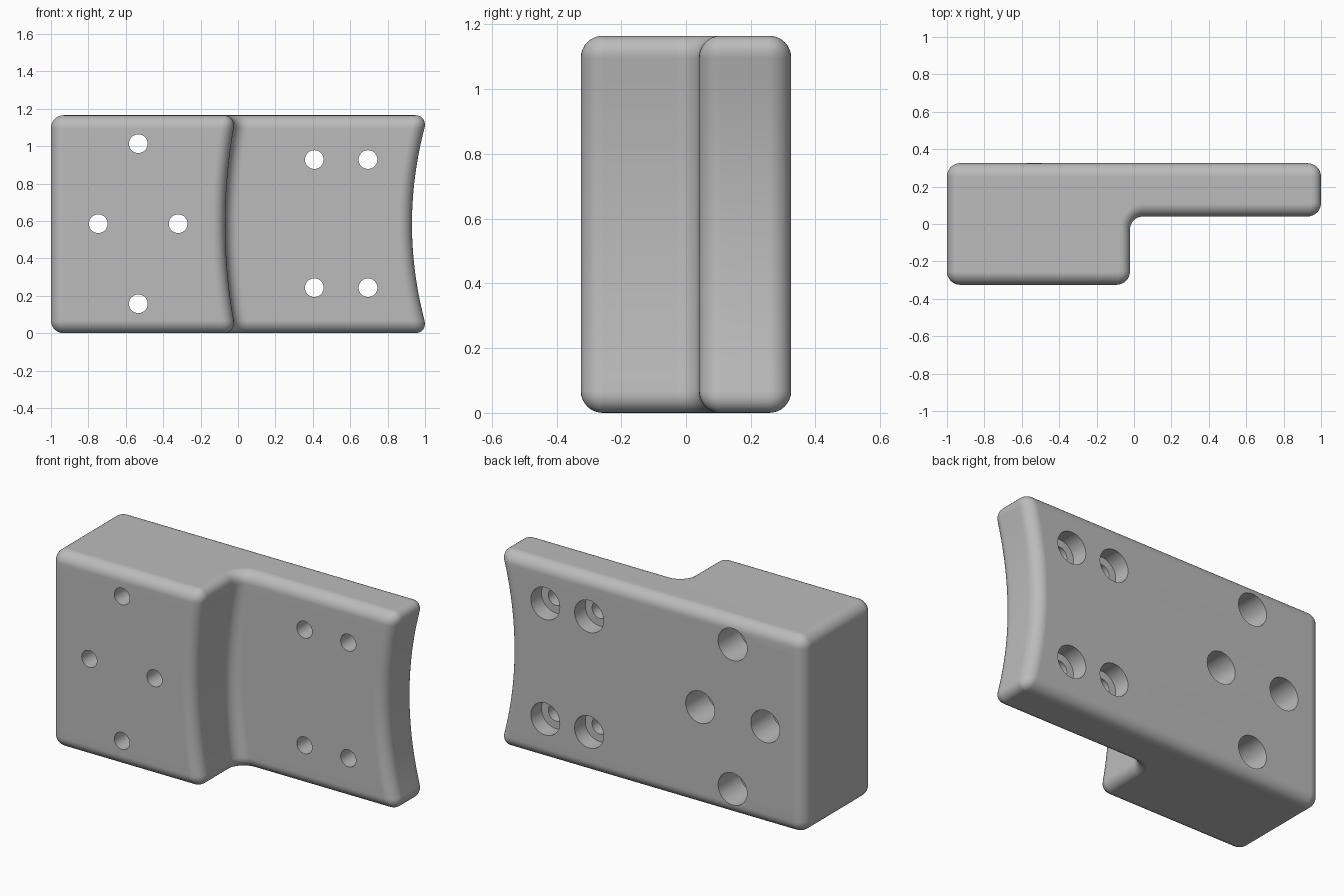
import bpy, bmesh
from math import cos, sin, pi, sqrt

cube = bpy.data.objects.get("Cube")
if cube:
    bpy.data.objects.remove(cube, do_unlink=True)

HEIGHT, HALF_DEPTH = 1.165, 0.325
FILLET, RIM = 0.07, 0.068
STEP_X, STEP_Y, END_X = -0.01, 0.04, 1.016
ARC_STEPS, CURVE_STEPS = 8, 20

grey = bpy.data.materials.new("plain grey")
grey.use_nodes = True
colour = (0.5, 0.5, 0.5, 1)
grey.diffuse_color = colour
grey.node_tree.nodes["Principled BSDF"].inputs["Base Color"].default_value = colour


def loft(name, rings):
    """Closed solid through a list of equal-length point rings."""
    bm = bmesh.new()
    loops = [[bm.verts.new(p) for p in ring] for ring in rings]
    for a, b in zip(loops, loops[1:]):
        for i in range(len(a)):
            j = (i + 1) % len(a)
            bm.faces.new((a[i], a[j], b[j], b[i]))
    bm.faces.new(loops[0][::-1])
    bm.faces.new(loops[-1])
    bmesh.ops.recalc_face_normals(bm, faces=bm.faces)
    mesh = bpy.data.meshes.new(name)
    bm.to_mesh(mesh)
    bm.free()
    mesh.materials.append(grey)
    obj = bpy.data.objects.new(name, mesh)
    bpy.context.collection.objects.link(obj)
    return obj


# Stepped outline: corner x, y, direction to fillet centre, start angle in
# quarter turns, turn (1 convex, -1 concave), sideways bow at mid height
CORNERS = [
    (-1, -HALF_DEPTH, 1, 1, 2, 1, 0),
    (STEP_X, -HALF_DEPTH, -1, 1, 3, 1, 0.058),
    (STEP_X, STEP_Y, 1, -1, 2, -1, 0.058),
    (END_X, STEP_Y, -1, 1, 3, 1, 0.086),
    (END_X, HALF_DEPTH, -1, -1, 0, 1, 0.086),
    (-1, HALF_DEPTH, 1, -1, 1, 1, 0),
]


def outline(z, inset):
    """Filleted outline at one height, shrunk by inset and bowed inwards."""
    bow = 1 - (2 * z / HEIGHT - 1) ** 2
    points = []
    for x, y, dx, dy, start, turn, drop in CORNERS:
        radius = FILLET - turn * inset
        for k in range(ARC_STEPS + 1):
            a = (start + turn * k / ARC_STEPS) * pi / 2
            points.append((x + dx * FILLET + radius * cos(a) - drop * bow,
                           y + dy * FILLET + radius * sin(a), z))
    return points


# Body: rounded bottom rim, bowed middle, rounded top rim
rim = [(RIM * (1 - sin(k / ARC_STEPS * pi / 2)), RIM * (1 - cos(k / ARC_STEPS * pi / 2)))
       for k in range(ARC_STEPS + 1)]
levels = [(z, d) for d, z in rim]
middle = [(RIM + (HEIGHT - 2 * RIM) * k / CURVE_STEPS, 0) for k in range(1, CURVE_STEPS)]
levels += middle + [(HEIGHT - z, d) for z, d in reversed(levels)]
body = loft("mounting_block", [outline(z, d) for z, d in levels])


def drill(x, z, depth, sides=40):
    """Through hole with a wider counterbore sunk from the back."""
    floor = HALF_DEPTH - depth
    profile = [(0.05, -0.5), (0.05, floor), (0.095, floor), (0.095, 0.5)]
    rings = [[(x + r * cos(2 * pi * i / sides), y, z + r * sin(2 * pi * i / sides))
              for i in range(sides)] for r, y in profile]
    cutter = loft("hole_cutter", rings)
    cutter.hide_render = True
    mod = body.modifiers.new("hole", "BOOLEAN")
    mod.operation, mod.solver, mod.object = "DIFFERENCE", "EXACT", cutter
    bpy.ops.object.modifier_apply(modifier=mod.name)
    bpy.data.objects.remove(cutter, do_unlink=True)


bpy.ops.object.select_all(action="DESELECT")
bpy.context.view_layer.objects.active = body
body.select_set(True)

# Diamond of deep holes in the thick half
for x, z in [(-0.533, 1.013), (-0.533, 0.157), (-0.747, 0.585), (-0.32, 0.585)]:
    drill(x, z, 0.2)

# Rectangle of shallow holes in the thin half
for x in (0.408, 0.695):
    for z in (0.928, 0.243):
        drill(x, z, 0.1)

# Smooth fillets with flat faces kept flat
bpy.ops.object.shade_smooth_by_angle(angle=pi / 6)
weighted = body.modifiers.new("flat_faces", "WEIGHTED_NORMAL")
weighted.keep_sharp = True
